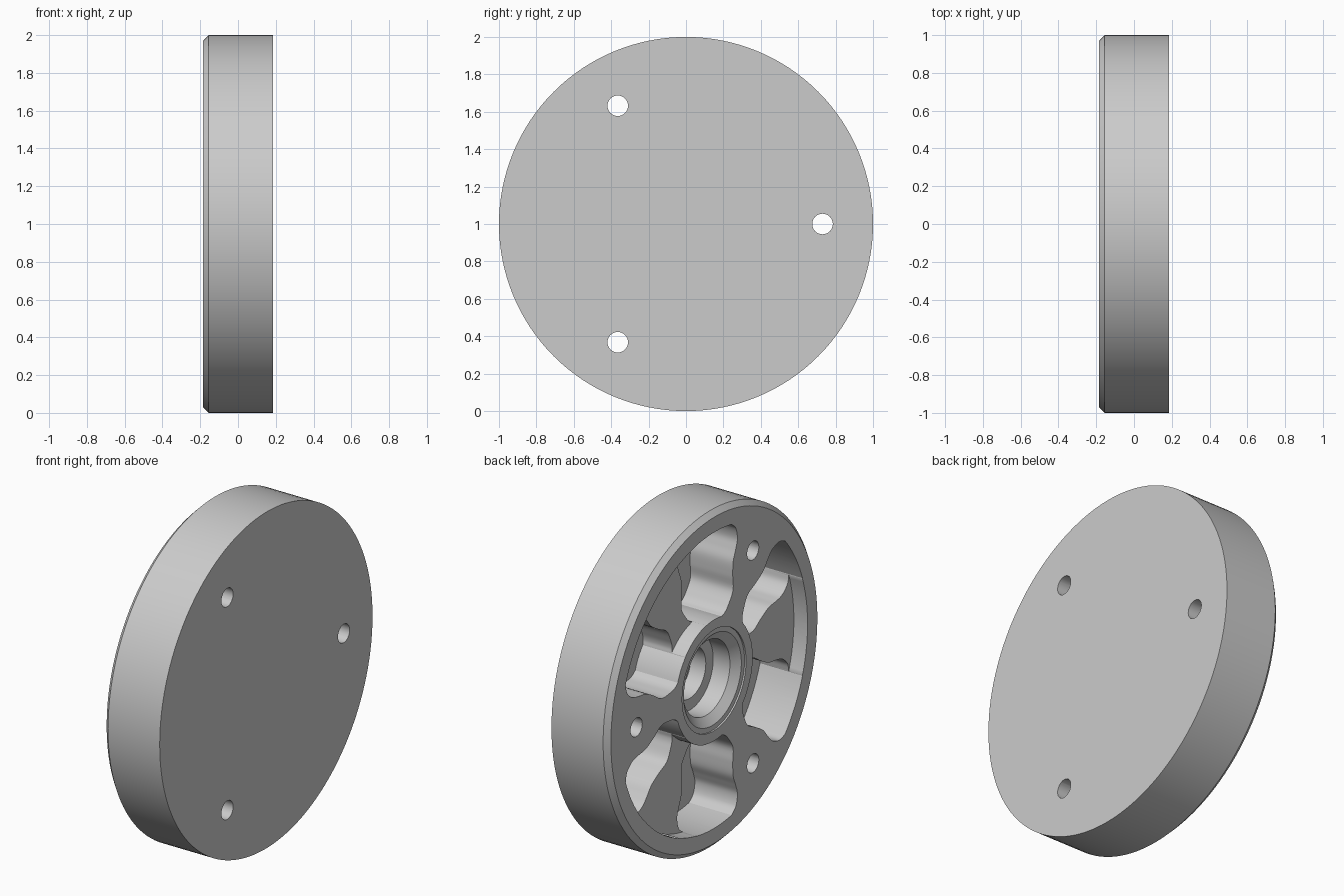
import bpy, bmesh, math
from mathutils import Matrix, Vector

cube = bpy.data.objects.get("Cube")
if cube:
    bpy.data.objects.remove(cube, do_unlink=True)

HALF = 0.185            # half thickness of the disc
HUB, RIM = 0.36, 0.88   # inner and outer radius of the pockets
DEEP, SHALLOW = HALF - 0.09, -HALF + 0.09

grey = bpy.data.materials.new("grey metal")
grey.use_nodes = True
colour = (0.6, 0.6, 0.6, 1)
grey.diffuse_color = colour
grey.node_tree.nodes["Principled BSDF"].inputs["Base Color"].default_value = colour


def make_object(name, bm):
    bmesh.ops.recalc_face_normals(bm, faces=bm.faces)
    mesh = bpy.data.meshes.new(name)
    bm.to_mesh(mesh)
    bm.free()
    mesh.materials.append(grey)
    obj = bpy.data.objects.new(name, mesh)
    bpy.context.collection.objects.link(obj)
    return obj


def polar(radius, angle):
    return Vector((0, radius * math.cos(angle), radius * math.sin(angle)))


def arc(radius, start, end, steps):
    return [polar(radius, start + (end - start) * i / steps) for i in range(steps + 1)]


def add_prism(bm, outline, x0, x1, turn):
    """Extrude an outline along x after turning it about the axle."""
    rot = Matrix.Rotation(turn, 3, "X")
    face = bm.faces.new([bm.verts.new(rot @ p + Vector((x0, 0, 0))) for p in outline])
    new = bmesh.ops.extrude_face_region(bm, geom=[face])["geom"]
    verts = [v for v in new if isinstance(v, bmesh.types.BMVert)]
    bmesh.ops.translate(bm, verts=verts, vec=(x1 - x0, 0, 0))


def smooth_curve(points, steps=6):
    """Catmull-Rom curve through the points."""
    pts = [Vector(p) for p in points]
    ext = [2 * pts[0] - pts[1]] + pts + [2 * pts[-1] - pts[-2]]
    out = []
    for a, b, c, d in zip(ext, ext[1:], ext[2:], ext[3:]):
        for i in range(steps):
            t = i / steps
            out.append(0.5 * (2 * b + (c - a) * t + (2 * a - 5 * b + 4 * c - d) * t ** 2
                              + (3 * b - a - 3 * c + d) * t ** 3))
    return out + [pts[-1]]


def cut(target, cutter):
    mod = target.modifiers.new("cut", "BOOLEAN")
    mod.operation, mod.solver, mod.object = "DIFFERENCE", "EXACT", cutter
    bpy.context.view_layer.objects.active = target
    bpy.ops.object.modifier_apply(modifier=mod.name)
    bpy.data.objects.remove(cutter, do_unlink=True)


# Disc turned from a profile of (depth from the pocketed face, radius)
profile = [(0.26, 0), (0.26, 0.15), (0.16, 0.15), (0.16, 0.22), (0.05, 0.22),
           (0.01, 0.27), (0.01, 0.30), (0, 0.30), (0, 0.97), (0.03, 1),
           (2 * HALF, 1), (2 * HALF, 0)]
bm = bmesh.new()
verts = [bm.verts.new((d - HALF, r, 0)) for d, r in profile]
edges = [bm.edges.new(pair) for pair in zip(verts, verts[1:])]
bmesh.ops.spin(bm, geom=verts + edges, cent=(0, 0, 0), axis=(1, 0, 0),
               angle=math.tau, steps=128)
bmesh.ops.remove_doubles(bm, verts=bm.verts, dist=1e-4)
wheel = make_object("wheel_disc", bm)

# Deep rounded pockets: wavy side walls given as (radius, half width of spoke)
side = smooth_curve([(HUB, 0.115), (0.38, 0.095), (0.42, 0.083), (0.5, 0.08), (0.58, 0.125),
                     (0.66, 0.163), (0.73, 0.175), (0.79, 0.19), (0.85, 0.235), (RIM, 0.29)])
angles = [(r, math.asin(w / r)) for r, w in side]
sector = math.pi / 3
outline = [polar(r, a) for r, a in angles]
outline += arc(RIM, angles[-1][1], sector - angles[-1][1], 10)[1:-1]
outline += [polar(r, sector - a) for r, a in reversed(angles)]
outline += arc(HUB, sector - angles[0][1], angles[0][1], 8)[1:-1]
bm = bmesh.new()
for i in range(6):
    add_prism(bm, outline, -0.5, DEEP, i * sector)
cut(wheel, make_object("deep_pockets", bm))

# Lowered ribs between pairs of pockets
outline = arc(RIM - 0.002, sector / 2, sector * 1.5, 24) + arc(HUB + 0.002, sector * 1.5, sector / 2, 24)
bm = bmesh.new()
for i in range(3):
    add_prism(bm, outline, -0.5, SHALLOW, i * 2 * sector)
cut(wheel, make_object("rib_cuts", bm))

# Three through holes in the full height spokes
outline = [p + Vector((0, 0.73, 0)) for p in arc(0.055, 0, math.tau, 32)[:-1]]
bm = bmesh.new()
for i in range(3):
    add_prism(bm, outline, -0.5, 0.5, i * 2 * sector)
cut(wheel, make_object("bolt_holes", bm))

# Stand on the ground with smooth curved walls and sharp edges
wheel.data.transform(Matrix.Translation((0, 0, 1)))
bpy.ops.object.select_all(action="DESELECT")
wheel.select_set(True)
bpy.context.view_layer.objects.active = wheel
bpy.ops.object.shade_smooth_by_angle(angle=math.radians(30))
